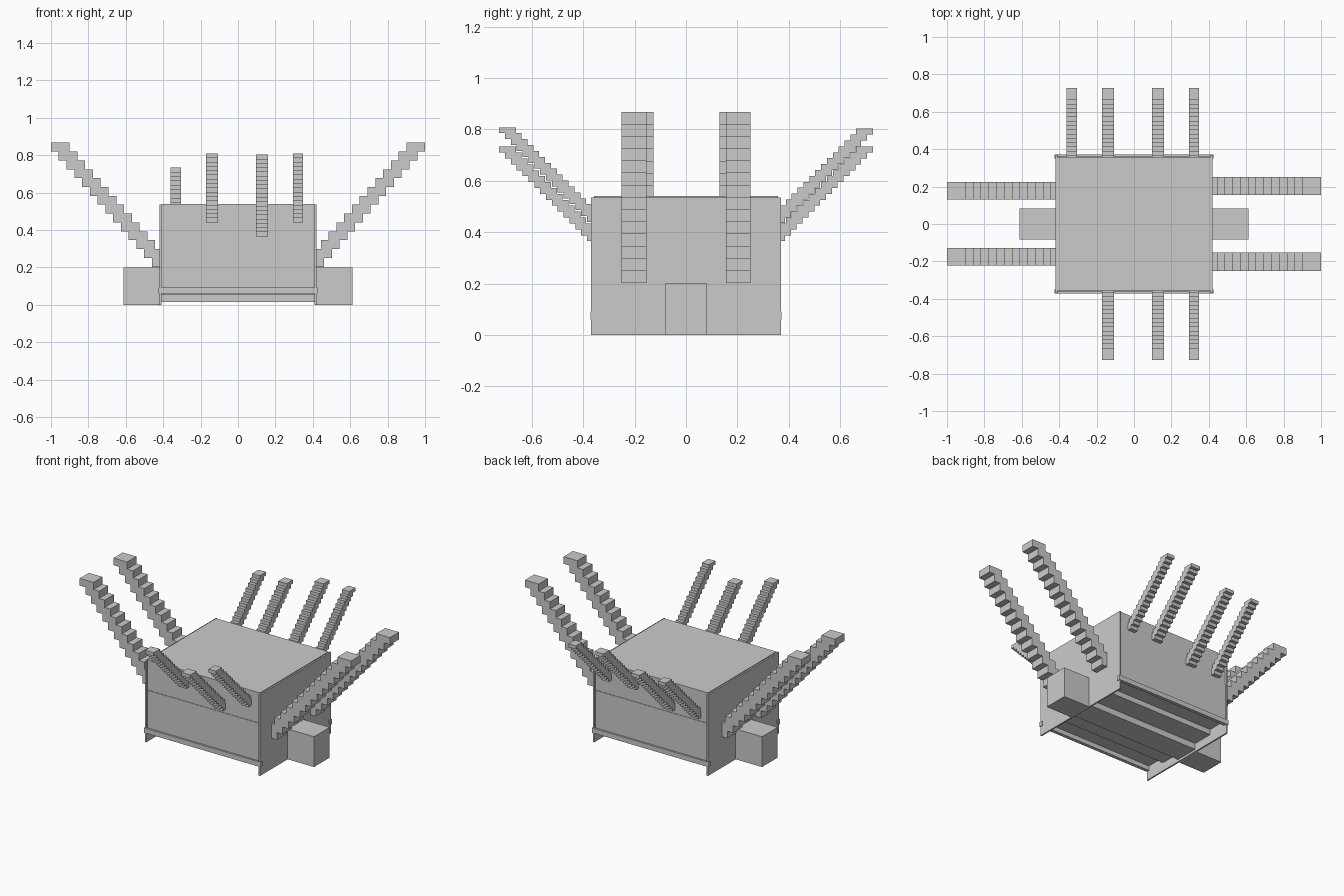
import bpy, bmesh

if "Cube" in bpy.data.objects:
    bpy.data.objects.remove(bpy.data.objects["Cube"])


def add_box(bm, x0, x1, y0, y1, z0, z1):
    vs = [bm.verts.new((x, y, z)) for x in (x0, x1) for y in (y0, y1) for z in (z0, z1)]
    for f in ((0, 1, 3, 2), (4, 6, 7, 5), (0, 4, 5, 1), (2, 3, 7, 6), (0, 2, 6, 4), (1, 5, 7, 3)):
        bm.faces.new([vs[i] for i in f])


def finish(name, bm):
    bmesh.ops.recalc_face_normals(bm, faces=bm.faces)
    me = bpy.data.meshes.new(name)
    bm.to_mesh(me)
    bm.free()
    ob = bpy.data.objects.new(name, me)
    bpy.context.collection.objects.link(ob)
    return ob


def box(name, *b):
    bm = bmesh.new()
    add_box(bm, *b)
    return finish(name, bm)


def stair_arm(name, axis, sign, c0, c1, start, first, last, width, z0, z1, n):
    """Zigzag outline extruded across c0..c1, rising outward along an axis."""
    dz = (z1 - z0) / n
    step = (last - first) / (n - 1)
    outer, inner = [], []
    for i in range(n):
        r = first + i * step
        l = max(start, r - width)
        for z in (z0 + i * dz, z0 + (i + 1) * dz):
            outer.append((r, z))
            inner.append((l, z))
    outline = []
    for p in outer + inner[::-1]:
        if not outline or p != outline[-1]:
            outline.append(p)
    bm = bmesh.new()
    verts = []
    for u, z in outline:
        co = (sign * u, c0, z) if axis == 'x' else (c0, sign * u, z)
        verts.append(bm.verts.new(co))
    face = bm.faces.new(verts)
    res = bmesh.ops.extrude_face_region(bm, geom=[face])
    shift = (0, c1 - c0, 0) if axis == 'x' else (c1 - c0, 0, 0)
    bmesh.ops.translate(bm, vec=shift,
                        verts=[g for g in res['geom'] if isinstance(g, bmesh.types.BMVert)])
    bmesh.ops.triangulate(bm, faces=[f for f in bm.faces if len(f.verts) > 4])
    finish(name, bm)


# Main body with a slightly deeper lower panel
box("upper_body", -0.41, 0.41, -0.357, 0.357, 0.34, 0.54)
box("lower_body", -0.41, 0.41, -0.36, 0.36, 0.09, 0.34)

# Stepped underside down to the keel
box("underside_step", -0.41, 0.41, -0.22, 0.22, 0.055, 0.09)
box("keel", -0.41, 0.41, -0.08, 0.08, 0.015, 0.055)

# Thin end plates, lower lips and end blocks
for s, side in ((-1, "left"), (1, "right")):
    a, b = sorted((s * 0.41, s * 0.42))
    box(side + "_end_plate", a, b, -0.37, 0.37, 0, 0.535)
    a, b = sorted((s * 0.41, s * 0.612))
    box(side + "_end_block", a, b, -0.082, 0.082, 0, 0.2)
for s, side in ((-1, "front"), (1, "back")):
    a, b = sorted((s * 0.35, s * 0.372))
    box(side + "_lip", -0.425, 0.425, a, b, 0.06, 0.092)

# Large stepped arms on the two ends
for s, y0, y1 in ((1, 0.155, 0.25), (1, -0.25, -0.153), (-1, 0.13, 0.225), (-1, -0.222, -0.127)):
    stair_arm("large_arm", 'x', s, y0, y1, 0.415, 0.46, 1.0, 0.1, 0.203, 0.867, 14)

# Small stepped arms on front and back: high and low ones
small = (
    (-1, -0.17, -0.107, 0.44), (-1, 0.095, 0.16, 0.365), (-1, 0.295, 0.347, 0.44),
    (1, -0.36, -0.304, 0.365), (1, -0.17, -0.107, 0.365), (1, 0.095, 0.16, 0.435),
    (1, 0.295, 0.347, 0.435),
)
for s, x0, x1, z in small:
    stair_arm("small_arm", 'y', s, x0, x1, 0.356, 0.385, 0.727, 0.065, z, z + 0.368, 16)
